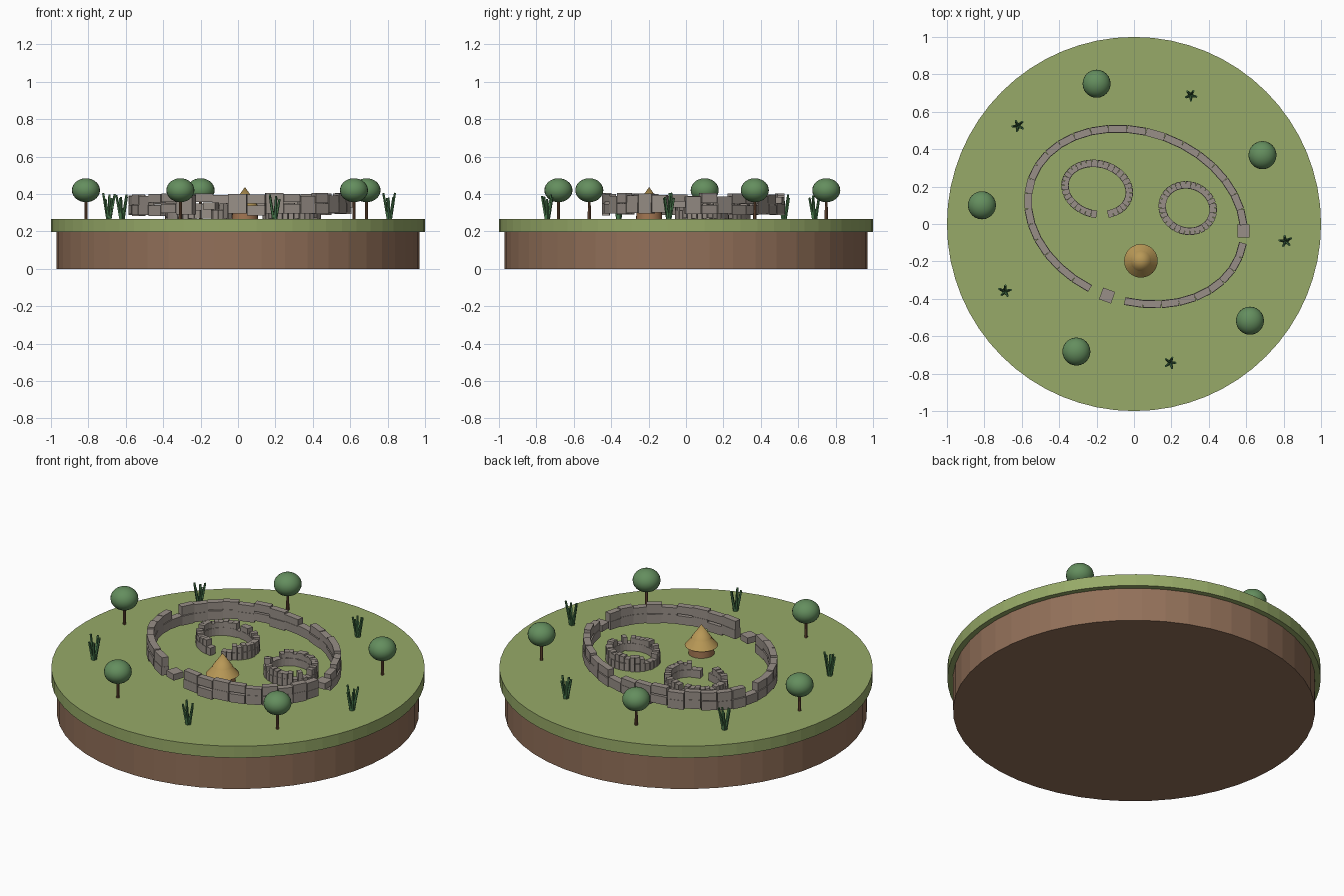
import bpy
import bmesh
import random
from math import sin, cos, radians, atan2, hypot, tau
from mathutils import Matrix, Vector

random.seed(4)
cube = bpy.data.objects.get("Cube")
if cube:
    bpy.data.objects.remove(cube, do_unlink=True)

GROUND = 0.267


def material(name, rgb):
    """Flat colour given as 0-255 display values, stored as linear."""
    lin = [((c / 255 + 0.055) / 1.055) ** 2.4 for c in rgb] + [1]
    m = bpy.data.materials.new(name)
    m.use_nodes = True
    m.diffuse_color = lin
    m.node_tree.nodes["Principled BSDF"].inputs["Base Color"].default_value = lin
    return m


GRASS = material("grass green", (151, 170, 104))
SOIL = material("soil brown", (146, 112, 89))
STONE = material("stone grey", (152, 143, 135))
LEAF = material("leaf green", (100, 142, 94))
BLADE = material("blade green", (74, 124, 78))
BARK = material("bark brown", (116, 82, 58))
THATCH = material("thatch gold", (184, 152, 86))
CLAY = material("clay brown", (160, 116, 80))


def finish(name, bm, mat, smooth=False):
    bmesh.ops.recalc_face_normals(bm, faces=bm.faces)
    me = bpy.data.meshes.new(name)
    bm.to_mesh(me)
    bm.free()
    me.materials.append(mat)
    ob = bpy.data.objects.new(name, me)
    bpy.context.collection.objects.link(ob)
    if smooth:
        bpy.ops.object.select_all(action="DESELECT")
        ob.select_set(True)
        bpy.context.view_layer.objects.active = ob
        bpy.ops.object.shade_smooth_by_angle(angle=radians(40))
    return ob


def add_cone(bm, x, y, z0, z1, r0, r1, sides):
    bmesh.ops.create_cone(bm, cap_ends=True, segments=sides, radius1=r0, radius2=r1,
                          depth=z1 - z0, matrix=Matrix.Translation((x, y, (z0 + z1) / 2)))


def cone(name, mat, *dims, smooth=False):
    bm = bmesh.new()
    add_cone(bm, *dims)
    return finish(name, bm, mat, smooth)


def add_block(bm, loc, size, turn):
    m = Matrix.Translation(loc) @ Matrix.Rotation(turn, 4, "Z") @ Matrix.Diagonal((*size, 1))
    bmesh.ops.create_cube(bm, size=1, matrix=m)


def ellipse(center, a, b, tilt, t):
    """Point, direction and speed of a tilted ellipse at angle t."""
    rot = Matrix.Rotation(radians(tilt), 2)
    p = Vector(center) + rot @ Vector((a * cos(t), b * sin(t)))
    d = rot @ Vector((-a * sin(t), b * cos(t)))
    return p, atan2(d.y, d.x), hypot(d.x, d.y)


def course(bm, ring, start, end, count, z, height, width, jitter=0.0, keep=1.0, shift=0.0):
    """One row of blocks laid along part of an ellipse."""
    step = (end - start) / count
    for i in range(count):
        if random.random() > keep:
            continue
        p, turn, speed = ellipse(*ring, radians(start + (i + 0.5 + shift) * step))
        h = height * random.uniform(0.9, 1.1)
        zc = z + height / 2 + random.uniform(-jitter, jitter)
        add_block(bm, (p.x, p.y, zc), (speed * radians(step) * 0.99, width, h), turn)


# Round island
cone("soil_base", SOIL, 0, 0, 0, 0.2, 0.97, 0.97, 48)
cone("grass_top", GRASS, 0, 0, 0.198, GROUND, 1, 1, 64)

# Large ruined enclosure with two openings
outer = ((0.01, 0.04), 0.59, 0.45, -20)
bm = bmesh.new()
for start, end, count in ((20, 260.5, 24), (279.5, 368, 9)):
    course(bm, outer, start, end, count, 0.292, 0.052, 0.042, 0.008)
    course(bm, outer, start, end, count, 0.345, 0.05, 0.038, 0.01, 0.94)
finish("outer_wall", bm, STONE)

# Loose slabs over the openings
for name, angle, z in (("front_slab", 270, 0.336), ("side_slab", 16, 0.345)):
    bm = bmesh.new()
    p, turn, _ = ellipse(*outer, radians(angle))
    add_block(bm, (p.x, p.y, z), (0.068, 0.066, 0.036), turn)
    finish(name, bm, STONE)

# Two small inner enclosures of narrow stones
for name, ring, start, end, count in (
        ("left_ring_wall", ((0.287, 0.085), 0.138, 0.122, -20), 0, 360, 32),
        ("right_ring_wall", ((-0.197, 0.187), 0.174, 0.134, -15), 301, 641, 34)):
    bm = bmesh.new()
    course(bm, ring, start, end, count, GROUND, 0.045, 0.04, 0.002)
    course(bm, ring, start, end, count, GROUND + 0.042, 0.036, 0.037, 0.006, 0.75)
    finish(name, bm, STONE)

# Thatched hut
HX, HY = 0.037, -0.197
cone("hut_wall", CLAY, HX, HY, GROUND, 0.325, 0.07, 0.066, 24, smooth=True)
bm = bmesh.new()
add_cone(bm, HX, HY, 0.315, 0.372, 0.09, 0.04, 24)
add_cone(bm, HX, HY, 0.36, 0.437, 0.055, 0, 24)
finish("hut_roof", bm, THATCH, smooth=True)

# Trees
trees = ((-0.2, 0.75), (0.687, 0.368), (-0.813, 0.1), (0.62, -0.517), (-0.308, -0.682))
for i, (x, y) in enumerate(trees, 1):
    cone(f"tree_trunk_{i}", BARK, x, y, GROUND, 0.38, 0.009, 0.007, 8, smooth=True)
    bm = bmesh.new()
    m = Matrix.Translation((x, y, 0.42)) @ Matrix.Diagonal((0.075, 0.075, 0.064, 1))
    bmesh.ops.create_uvsphere(bm, u_segments=24, v_segments=14, radius=1, matrix=m)
    finish(f"tree_crown_{i}", bm, LEAF, smooth=True)

# Tufts of splayed blades
tufts = ((0.303, 0.688), (-0.62, 0.525), (0.81, -0.092), (-0.69, -0.36), (0.195, -0.742))
for i, (x, y) in enumerate(tufts, 1):
    bm = bmesh.new()
    for k in range(5):
        turn = tau * k / 5 + i
        length = random.uniform(0.11, 0.145)
        m = (Matrix.Translation((x, y, GROUND - 0.003)) @ Matrix.Rotation(turn, 4, "Z")
             @ Matrix.Translation((0.006, 0, 0)) @ Matrix.Rotation(radians(11), 4, "Y")
             @ Matrix.Translation((0, 0, length / 2)))
        bmesh.ops.create_cone(bm, cap_ends=True, segments=5, radius1=0.009,
                              radius2=0.006, depth=length, matrix=m)
    finish(f"grass_tuft_{i}", bm, BLADE)
